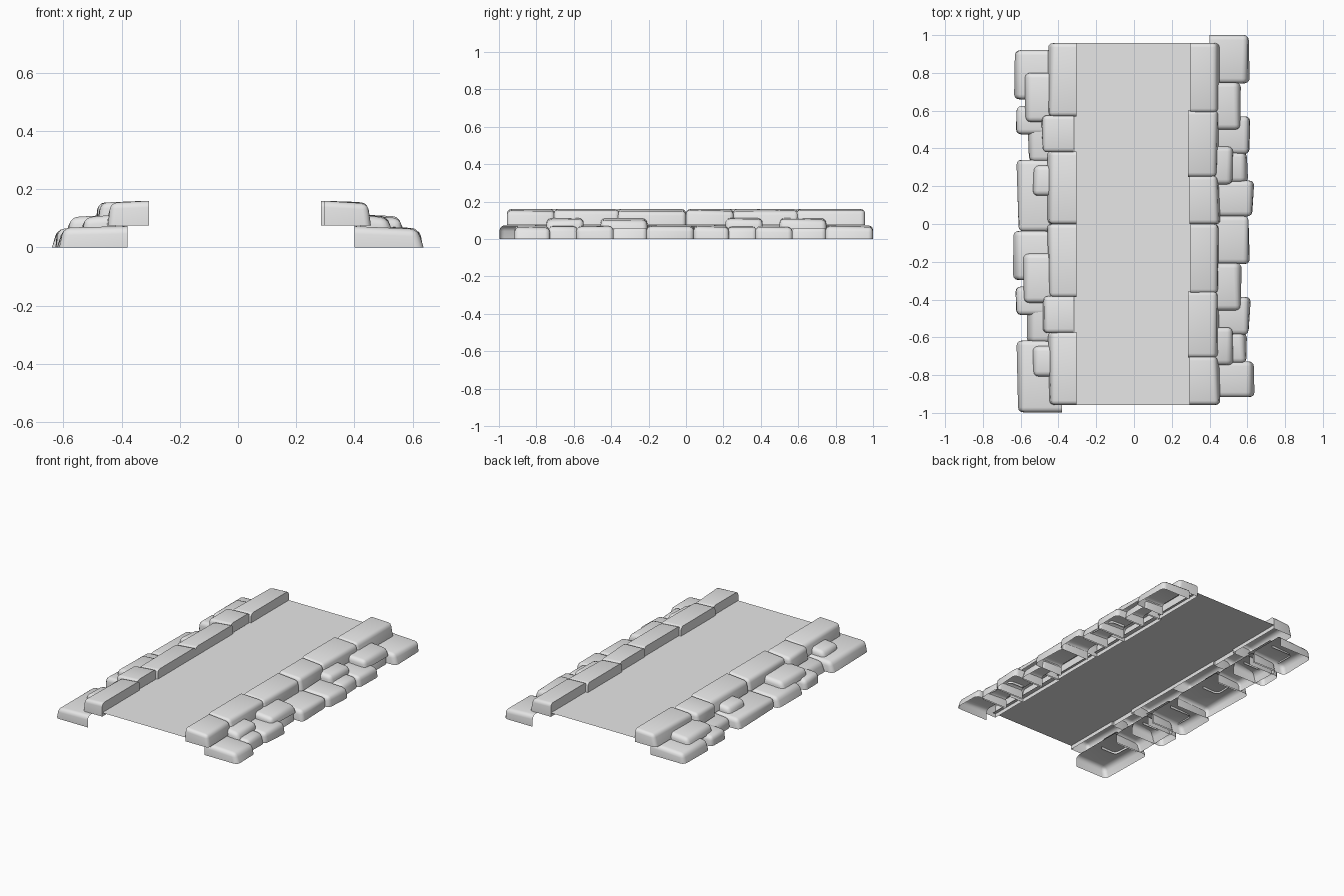
import bpy
import bmesh
import random
from mathutils import Vector

random.seed(4)

cube = bpy.data.objects.get("Cube")
if cube:
    bpy.data.objects.remove(cube, do_unlink=True)

grey = bpy.data.materials.new("stone_grey")
grey.use_nodes = True
grey.diffuse_color = (0.8, 0.8, 0.8, 1)
grey.node_tree.nodes["Principled BSDF"].inputs["Base Color"].default_value = (0.8, 0.8, 0.8, 1)


def finish(name, bm):
    """Turn a bmesh into a linked object with the stone material."""
    mesh = bpy.data.meshes.new(name)
    bm.to_mesh(mesh)
    bm.free()
    mesh.materials.append(grey)
    obj = bpy.data.objects.new(name, mesh)
    bpy.context.collection.objects.link(obj)
    return obj


def stone(name, side, inner, outer, y0, y1, z0, z1, keep_inner, radius):
    """Hollow, worn block: flat towards the road, rounded on the outside."""
    bm = bmesh.new()
    bmesh.ops.create_cube(bm, size=1)
    for v in bm.verts:
        out, top = v.co.x > 0, v.co.z > 0
        x = outer if out else inner
        y = y1 if v.co.y > 0 else y0
        z = z1 if top else z0
        if out and top:
            x -= 0.012
            z -= random.uniform(0.004, 0.014)
        if out:
            x -= random.uniform(0, 0.015)
        v.co = Vector((x, y, z))
    # Open underside, and open back where the block is buried
    bm.normal_update()
    buried = [f for f in bm.faces if f.normal.z < -0.9
              or (not keep_inner and f.normal.x < -0.9)]
    # Round every edge of the top and outer faces except the road side
    middle = (inner + outer) / 2
    worn = []
    for e in bm.edges:
        mid = (e.verts[0].co + e.verts[1].co) / 2
        upright = abs(e.verts[0].co.z - e.verts[1].co.z) > (z1 - z0) / 2
        on_top = mid.z > (z0 + z1) / 2 and not upright
        if (upright and mid.x > middle) or (on_top and mid.x > inner + 0.01):
            worn.append(e)
    bmesh.ops.delete(bm, geom=buried, context="FACES_ONLY")
    bmesh.ops.bevel(bm, geom=worn, offset=radius, segments=3, profile=0.5,
                    affect="EDGES", clamp_overlap=True)
    # Mirror to the requested side
    if side < 0:
        bmesh.ops.scale(bm, vec=(-1, 1, 1), verts=bm.verts)
        bmesh.ops.reverse_faces(bm, faces=bm.faces)
    obj = finish(name, bm)
    bpy.ops.object.select_all(action="DESELECT")
    obj.select_set(True)
    bpy.context.view_layer.objects.active = obj
    bpy.ops.object.shade_smooth_by_angle(angle=0.7)


# Road surface
bm = bmesh.new()
bmesh.ops.create_grid(bm, x_segments=1, y_segments=1, size=1)
for v in bm.verts:
    v.co = Vector((v.co.x * 0.315, v.co.y * 0.957, 0.1))
finish("road_surface", bm)

# Each stone: inner x, outer x, front y, back y (one repeat of the pattern)
left_rows = {
    "kerb": [(0.30, 0.455, 0.59, 0.957), (0.285, 0.455, 0.25, 0.6), (0.295, 0.46, 0, 0.255)],
    "middle": [(0.42, 0.575, 0.5, 0.75), (0.42, 0.535, 0.21, 0.41)],
    "base": [(0.4, 0.62, 0.745, 1.0), (0.4, 0.565, 0.56, 0.75), (0.4, 0.62, 0.37, 0.57),
             (0.4, 0.605, 0.22, 0.38), (0.4, 0.64, 0.04, 0.23)],
}
right_rows = {
    "kerb": [(0.305, 0.46, 0.57, 0.957), (0.32, 0.495, 0.38, 0.575), (0.305, 0.46, 0, 0.385)],
    "middle": [(0.42, 0.59, 0.54, 0.8), (0.42, 0.545, 0.15, 0.31)],
    "base": [(0.39, 0.64, 0.66, 0.92), (0.39, 0.635, 0.475, 0.625), (0.39, 0.57, 0.33, 0.67),
             (0.38, 0.625, -0.04, 0.34)],
}
# Bottom height, top height, keeps its road-side face, edge radius
tiers = {
    "kerb": (0.075, 0.16, True, 0.022),
    "middle": (0.055, 0.113, False, 0.026),
    "base": (0, 0.073, False, 0.026),
}

# Two repeats of the stonework along each side
for side, label, rows in ((1, "left", left_rows), (-1, "right", right_rows)):
    for shift in (0, -0.957):
        for tier, stones in rows.items():
            z0, z1, keep, radius = tiers[tier]
            for inner, outer, y0, y1 in stones:
                stone(f"{label}_{tier}_stone", side, inner, outer,
                      y0 + shift, y1 + shift, z0, z1, keep, radius)
